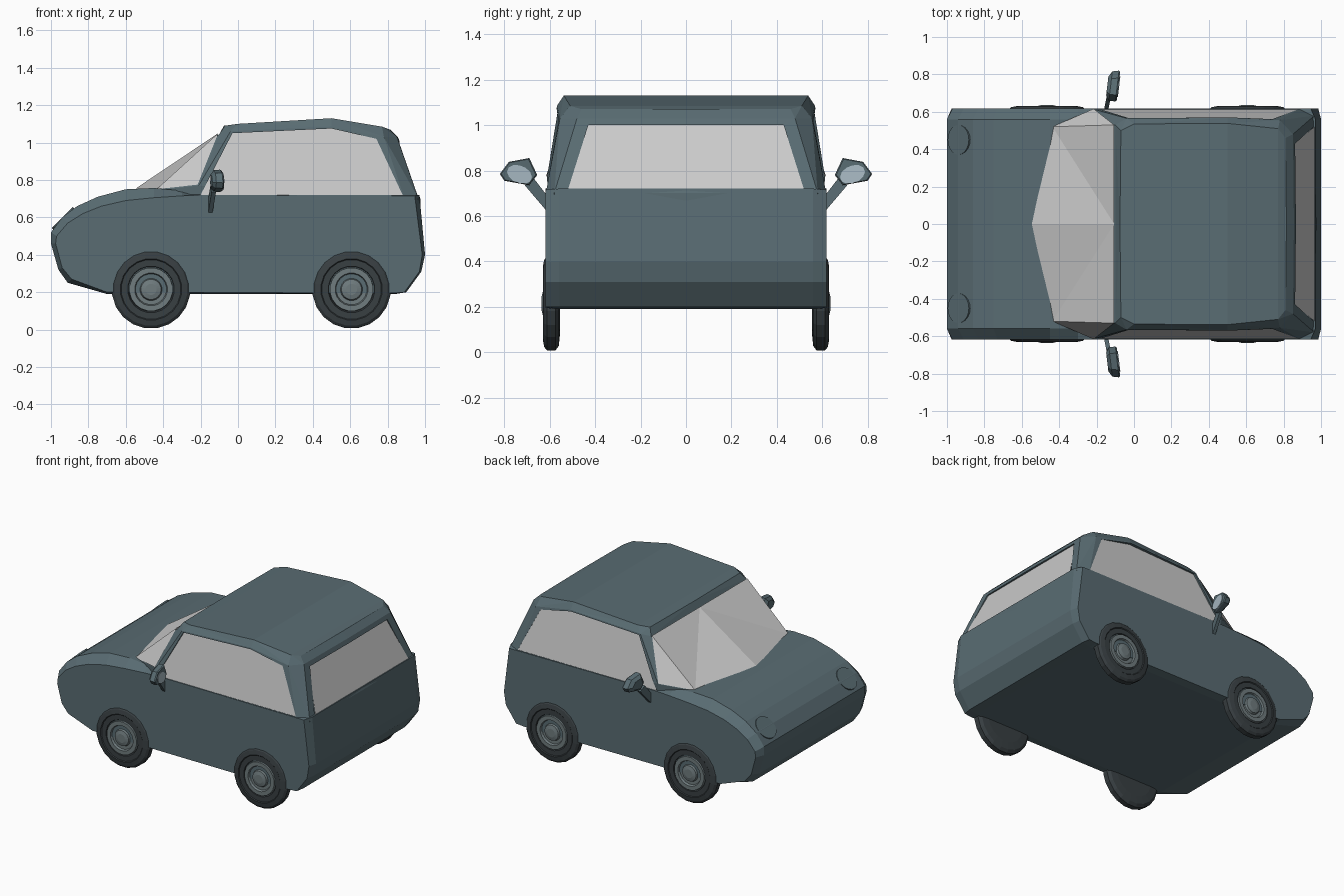
import bpy, bmesh
from math import sin, cos, pi, radians
from mathutils import Vector

if "Cube" in bpy.data.objects:
    bpy.data.objects.remove(bpy.data.objects["Cube"])


def material(name, r, g, b):
    m = bpy.data.materials.new(name)
    m.diffuse_color = (r, g, b, 1)
    m.use_nodes = True
    m.node_tree.nodes["Principled BSDF"].inputs["Base Color"].default_value = m.diffuse_color
    return m


PAINT = material("paint", 0.10, 0.15, 0.17)
TYRE = material("tyre", 0.04, 0.05, 0.055)
RIM = material("rim", 0.16, 0.20, 0.21)
MIRROR = material("mirror_glass", 0.40, 0.50, 0.56)


def mesh_object(name, verts, faces, mat=None, solid=True):
    bm = bmesh.new()
    vs = [bm.verts.new(v) for v in verts]
    for f in faces:
        bm.faces.new([vs[i] for i in f])
    if solid:
        bmesh.ops.recalc_face_normals(bm, faces=bm.faces)
    me = bpy.data.meshes.new(name)
    bm.to_mesh(me)
    bm.free()
    ob = bpy.data.objects.new(name, me)
    bpy.context.collection.objects.link(ob)
    if mat:
        me.materials.append(mat)
    return ob


def loft(name, rings, mat=None):
    """Closed skin through rings of equal length, with flat end caps."""
    n = len(rings[0])
    faces = [(k * n + i, k * n + (i + 1) % n, (k + 1) * n + (i + 1) % n, (k + 1) * n + i)
             for k in range(len(rings) - 1) for i in range(n)]
    last = (len(rings) - 1) * n
    faces += [tuple(range(n)), tuple(range(last, last + n))]
    return mesh_object(name, [p for r in rings for p in r], faces, mat)


def lathe(name, profile, cx, cz, side, mat, n=20):
    """Spin (radius, y) pairs about a wheel axle."""
    rings = [[(cx + r * sin(2 * pi * (i + .5) / n), side * y, cz + r * cos(2 * pi * (i + .5) / n))
              for i in range(n)] for r, y in profile]
    return loft(name, rings, mat)


# Lower body: side profile with a smaller outer profile as rounded flank edges
inner = [(-.70, .19), (-.91, .25), (-.96, .32), (-1, .46), (-1, .52), (-.94, .60), (-.86, .66),
         (-.75, .71), (-.60, .75), (-.45, .757), (-.30, .742), (-.20, .73), (.97, .72),
         (1, .40), (.98, .31), (.90, .20), (.84, .19)]
outer = [(-.70, .20), (-.89, .27), (-.94, .33), (-.975, .46), (-.97, .50), (-.91, .57), (-.83, .62),
         (-.73, .66), (-.60, .69), (-.45, .705), (-.30, .715), (-.20, .72), (.945, .715),
         (.985, .40), (.97, .31), (.89, .20), (.83, .195)]
loft("lower_body", [[(x, y, z) for x, z in p] for p, y in
     ((outer, -.618), (inner, -.56), (inner, .56), (outer, .618))], PAINT)

# Cabin: half rings from belt to roof, mirrored across y = 0
belt = [(-.54, 0, .75), (-.43, .52, .745), (-.21, .612, .77), (.5, .617, .70),
        (.89, .617, .70), (.965, .58, .70), (.975, 0, .70)]
rail = [(-.1, 0, 1.045), (-.1, .53, 1.045), (-.04, .565, 1.06), (.5, .568, 1.085),
        (.78, .555, 1.03), (.85, .48, 1.03), (.855, 0, 1.03)]
roof = [(-.075, 0, 1.09), (-.07, .50, 1.09), (0, .535, 1.10), (.5, .538, 1.13),
        (.77, .51, 1.085), (.81, .46, 1.07), (.815, 0, 1.07)]
base = [(x, y * .98, .6) for x, y, z in belt]


def full(half):
    return half + [(x, -y, z) for x, y, z in reversed(half[1:-1])]


n = len(full(belt))
h = len(belt) - 1
faces = []
for k in range(3):
    for i in range(n):
        a, b = k * n + i, k * n + (i + 1) % n
        faces += [(a, b, a + n), (b, b + n, a + n)] if i < h else [(a, b, b + n), (a, b + n, a + n)]
for s in (0, 3 * n):
    faces += [(s, s + 1, s + n - 1), (s + h, s + h - 1, s + h + 1)]
    faces += [(s + i, s + i + 1, s + n - i - 1, s + n - i) for i in range(1, h - 1)]
cabin = mesh_object("cabin", [p for r in (base, belt, rail, roof) for p in full(r)], faces, PAINT)

# Window openings cut into the cabin
side_win = [(-.20, .72), (-.03, 1.05), (.50, 1.075), (.74, 1.02), (.88, .72)]
rear_win = [(-.52, .715), (-.43, 1.0), (.43, 1.0), (.52, .715)]
cutters = [
    loft("side_window_cutter", [[(x, y, z) for x, z in side_win] for y in (-.8, .8)]),
    loft("rear_window_cutter", [[(x, y, z) for y, z in rear_win] for x in (.72, 1.2)])]
for c in cutters:
    c.hide_render = True
    c.hide_viewport = True
    m = cabin.modifiers.new("opening", 'BOOLEAN')
    m.operation, m.solver, m.object = 'DIFFERENCE', 'EXACT', c

# Window glass
for s, tag in ((1, "left"), (-1, "right")):
    pane = [(x, s * (.613 - (z - .72) * .18), z) for x, z in side_win]
    mesh_object("side_glass_" + tag, pane, [range(5)[::s]], solid=False)
pane = [(.966 - (z - .715) * .40, y, z) for y, z in rear_win]
mesh_object("rear_glass", pane, [(3, 2, 1, 0)], solid=False)
lo, hi = belt[:3], rail[:2]
shift = Vector((-.006, 0, .005))
verts = [Vector(p) + shift for p in lo + hi]
verts[2].y += .004
verts += [Vector((v.x, -v.y, v.z)) for v in verts]
tris = [(0, 1, 3), (1, 4, 3), (1, 2, 4)]
mesh_object("windscreen", verts, tris + [tuple(i + 5 for i in t[::-1]) for t in tris])

# Wheels
tyre = [(.14, .555), (.19, .56), (.21, .575), (.21, .612), (.195, .624), (.165, .63),
        (.16, .625), (.125, .625), (.115, .60)]
rim = [(.12, .59), (.116, .630), (.088, .630), (.082, .615), (.060, .615), (.054, .630), (.03, .636)]
for x, end in ((-.465, "front"), (.607, "rear")):
    for s, tag in ((1, "left"), (-1, "right")):
        lathe(f"{end}_tyre_{tag}", tyre, x, .215, s, TYRE)
        lathe(f"{end}_rim_{tag}", rim, x, .215, s, RIM)

# Door mirrors and headlights
head = [(.655, .78), (.69, .855), (.78, .838), (.82, .785), (.80, .755), (.69, .735)]
stalk = [(.612, .62), (.612, .69), (.67, .765), (.71, .735)]


def scaled(pts, f):
    cy, cz = .738, .792
    return [(cy + (y - cy) * f, cz + (z - cz) * f) for y, z in pts]


for s, tag in ((1, "left"), (-1, "right")):
    def plate(pts, x, lean=.12):
        return [(x + (y - .738) * lean, s * y, z) for y, z in pts]
    loft("mirror_shell_" + tag, [plate(scaled(head, .6), -.143), plate(scaled(head, .95), -.125),
                                 plate(head, -.09), plate(scaled(head, .92), -.083)], PAINT)
    loft("mirror_stalk_" + tag, [plate(stalk, -.135, .2), plate(stalk, -.112, .2)], PAINT)
    face = [(.733 + .055 * cos(a * pi / 6), .783 + .04 * sin(a * pi / 6) + .012 * cos(a * pi / 6))
            for a in range(12)]
    loft("mirror_glass_" + tag, [plate(face, -.09), plate(face, -.079)], MIRROR)
    bpy.ops.mesh.primitive_cylinder_add(vertices=20, radius=.08, depth=.03,
                                        location=(-.929, s * .45, .589),
                                        rotation=(0, radians(-45), 0))
    lamp = bpy.context.object
    lamp.name = "headlight_" + tag
    lamp.data.materials.append(PAINT)
